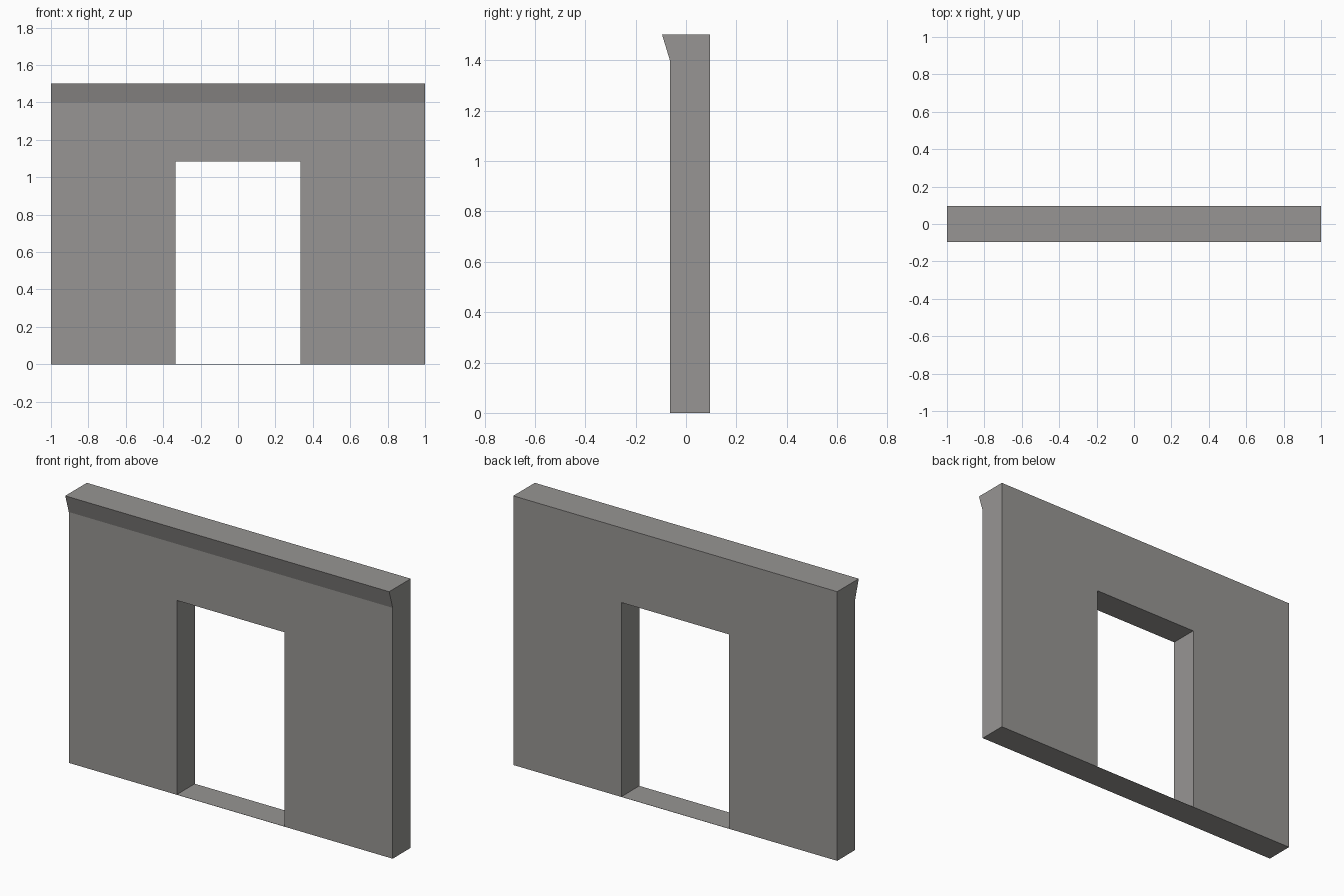
import bpy
import bmesh

if "Cube" in bpy.data.objects:
    bpy.data.objects.remove(bpy.data.objects["Cube"])

# Single stone colour
stone = bpy.data.materials.new("warm grey stone")
stone.diffuse_color = (0.31, 0.302, 0.292, 1)
stone.use_nodes = True
stone.node_tree.nodes["Principled BSDF"].inputs["Base Color"].default_value = stone.diffuse_color

HALF_W, DOOR_HALF, DOOR_TOP = 1.0, 0.333, 1.085
FRONT, BACK, LIP, TOP, LIP_Z = -0.064, 0.095, -0.095, 1.502, 1.40


def extrude_profile(name, profile, x0, x1):
    """Extrude a closed (y, z) profile along x."""
    bm = bmesh.new()
    face = bm.faces.new([bm.verts.new((x0, y, z)) for y, z in profile])
    if x1 != x0:
        out = bmesh.ops.extrude_face_region(bm, geom=[face])
        verts = [g for g in out["geom"] if isinstance(g, bmesh.types.BMVert)]
        bmesh.ops.translate(bm, verts=verts, vec=(x1 - x0, 0, 0))
    bmesh.ops.recalc_face_normals(bm, faces=bm.faces)
    mesh = bpy.data.meshes.new(name)
    bm.to_mesh(mesh)
    bm.free()
    mesh.materials.append(stone)
    ob = bpy.data.objects.new(name, mesh)
    bpy.context.collection.objects.link(ob)
    return ob


# Wall with a flared lip along the top of the front
wall = extrude_profile("doorway_wall", [
    (BACK, 0), (BACK, TOP), (LIP, TOP), (FRONT, LIP_Z), (FRONT, 0)], -HALF_W, HALF_W)

# Door opening
cutter = extrude_profile("door_cutter", [
    (-0.3, -0.2), (0.3, -0.2), (0.3, DOOR_TOP), (-0.3, DOOR_TOP)], -DOOR_HALF, DOOR_HALF)
cut = wall.modifiers.new("door_opening", 'BOOLEAN')
cut.operation, cut.solver, cut.object = 'DIFFERENCE', 'EXACT', cutter
bpy.context.view_layer.objects.active = wall
wall.select_set(True)
bpy.ops.object.modifier_apply(modifier=cut.name)
bpy.data.objects.remove(cutter)

# Paper-thin threshold closing the bottom of the opening
extrude_profile("threshold", [
    (FRONT, 0), (BACK, 0), (BACK, 0.001), (FRONT, 0.001)], -DOOR_HALF, DOOR_HALF)
